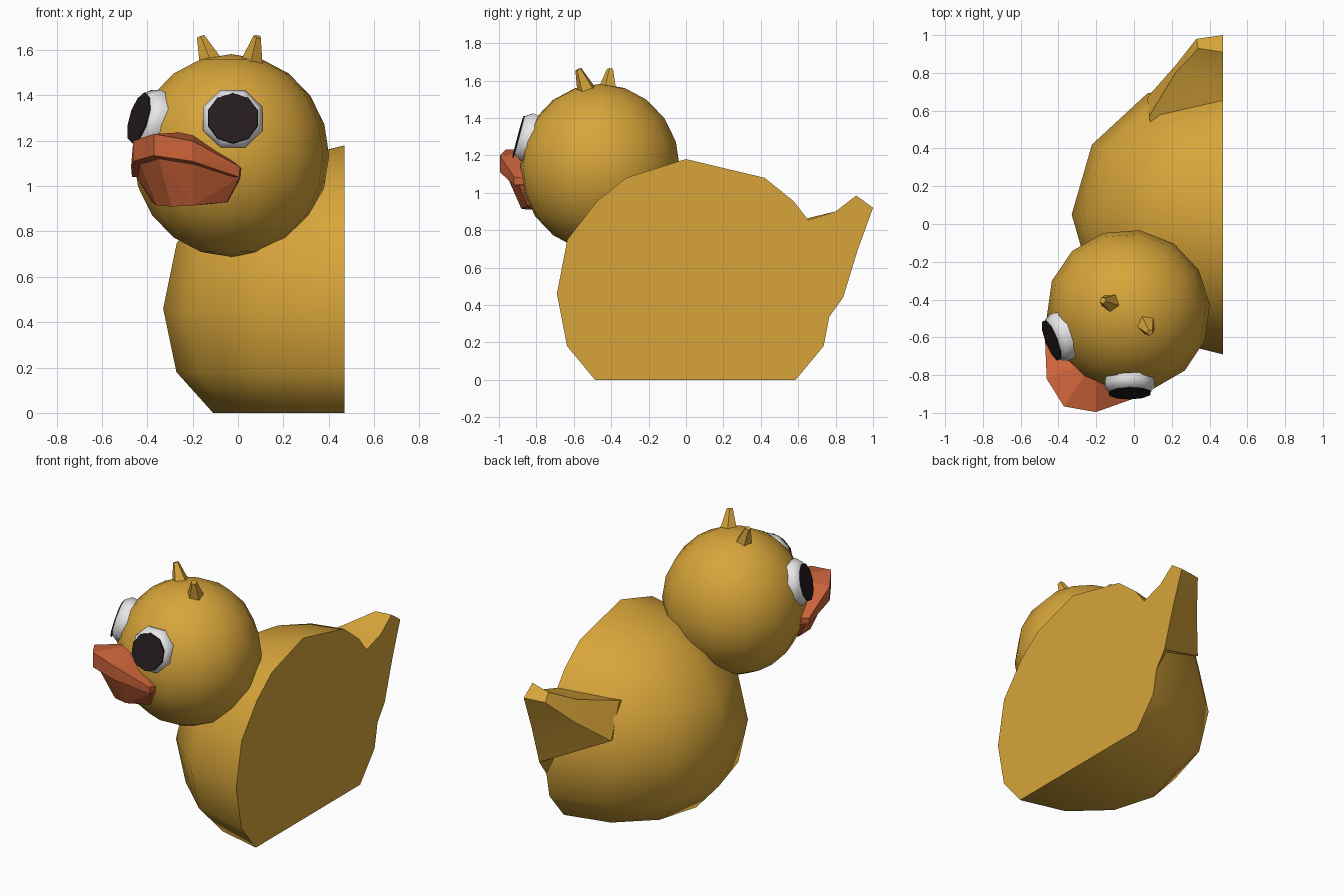
import bpy, bmesh, math
from mathutils import Vector, Matrix

if "Cube" in bpy.data.objects:
    bpy.data.objects.remove(bpy.data.objects["Cube"])


def material(name, rgb):
    m = bpy.data.materials.new(name)
    m.diffuse_color = (*rgb, 1)
    m.use_nodes = True
    m.node_tree.nodes["Principled BSDF"].inputs["Base Color"].default_value = m.diffuse_color
    return m


YELLOW = material("warm yellow", (0.68, 0.375, 0.042))
ORANGE = material("bill orange", (0.60, 0.125, 0.042))
WHITE = material("eye white", (0.80, 0.80, 0.80))
BLACK = material("pupil black", (0.018, 0.011, 0.013))

CUT = 0.47                                  # plane of the flat right side
HEAD = Vector((-0.03, -0.46, 1.135))
TURN = math.radians(34)                     # head looks towards -x
RIGHT = Vector((math.cos(TURN), -math.sin(TURN), 0))
FRONT = Vector((-math.sin(TURN), -math.cos(TURN), 0))


def finish(bm, name, mat, angle=None):
    bmesh.ops.recalc_face_normals(bm, faces=bm.faces)
    me = bpy.data.meshes.new(name)
    bm.to_mesh(me)
    bm.free()
    me.materials.append(mat)
    ob = bpy.data.objects.new(name, me)
    bpy.context.collection.objects.link(ob)
    if angle:
        bpy.ops.object.select_all(action='DESELECT')
        ob.select_set(True)
        bpy.context.view_layer.objects.active = ob
        bpy.ops.object.shade_smooth_by_angle(angle=math.radians(angle))
    return ob


def loft(bm, rings, closed):
    """Skin between rings of points and return the ring vertices."""
    vs = [[bm.verts.new(p) for p in ring] for ring in rings]
    n = len(rings[0])
    for a, b in zip(vs, vs[1:]):
        for i in range(n if closed else n - 1):
            j = (i + 1) % n
            bm.faces.new((a[i], a[j], b[j], b[i]))
    return vs


def on_head(r, f, z):
    """Point from head-right, head-front and world height."""
    return Vector((HEAD.x, HEAD.y, z)) + RIGHT * r + FRONT * f


# Body: half of a low-poly egg, flat underneath and capped on the cut plane
bm = bmesh.new()
profile = [(0.725, 0), (0.927, 0.18), (1, 0.46), (0.925, 0.75), (0.71, 0.955), (0.5, 1.08)]
rings = []
for r, z in profile:
    angles = [math.radians(90 + 30 * i) for i in range(7)]
    rings.append([(CUT + 0.8 * r * math.cos(a), 0.05 + 0.74 * r * math.sin(a), z) for a in angles])
vs = loft(bm, rings, False)
top = bm.verts.new((CUT, 0, 1.18))
for a, b in zip(vs[-1], vs[-1][1:]):
    bm.faces.new((a, b, top))
bm.faces.new(vs[0])
bm.faces.new([v[0] for v in vs] + [top] + [v[-1] for v in reversed(vs)])
finish(bm, "body", YELLOW, 60)

# Tail: upturned half wedge growing out of the body
bm = bmesh.new()
vs = loft(bm, [
    [(CUT, 0.50, 0.80), (0.10, 0.45, 0.80), (0.10, 0.50, 0.65), (CUT, 0.74, 0.30)],
    [(CUT, 0.64, 0.85), (0.08, 0.57, 0.845), (0.07, 0.67, 0.62), (CUT, 0.84, 0.44)],
    [(CUT, 0.80, 0.90), (0.22, 0.80, 0.90), (0.22, 0.84, 0.77), (CUT, 0.92, 0.70)],
    [(CUT, 0.91, 0.985), (0.34, 0.93, 0.965), (0.33, 0.98, 0.92), (CUT, 1.0, 0.92)],
], True)
bm.faces.new(vs[0])
bm.faces.new(vs[-1])
finish(bm, "tail", YELLOW, 40)

# Head
bm = bmesh.new()
bmesh.ops.create_uvsphere(bm, u_segments=14, v_segments=10, radius=1)
bmesh.ops.transform(bm, verts=bm.verts, matrix=Matrix.Translation(HEAD)
                    @ Matrix.Rotation(-TURN, 4, 'Z') @ Matrix.Diagonal((0.435, 0.43, 0.447, 1)))
finish(bm, "head", YELLOW, 60)


# Bill: two mirrored hulls
def bill(name, half):
    bm = bmesh.new()
    for r, f, z in half:
        for s in ((1, -1) if r else (1,)):
            bm.verts.new(on_head(s * r, f, z))
    res = bmesh.ops.convex_hull(bm, input=bm.verts)
    inner = [v for v in bm.verts if not v.link_faces]
    bmesh.ops.delete(bm, geom=inner, context='VERTS')
    finish(bm, name, ORANGE)


bill("upper_bill", [(0, 0.30, 1.24), (0, 0.61, 1.23), (0.157, 0.54, 1.20), (0.29, 0.36, 1.085),
                    (0, 0.61, 1.135), (0.157, 0.54, 1.11), (0.285, 0.36, 1.04), (0.2, 0.2, 1.06)])
bill("lower_bill", [(0, 0.575, 1.125), (0.145, 0.51, 1.105), (0.275, 0.34, 1.04), (0.2, 0.2, 1.04),
                    (0, 0.47, 0.91), (0.10, 0.44, 0.915), (0.2, 0.33, 0.93), (0.15, 0.2, 0.93)])

# Eyes: bevelled white discs with thin dark plates
for side, label in ((-1, "left"), (1, "right")):
    a, e = side * math.radians(35), math.radians(15)
    flat = FRONT * math.cos(a) + RIGHT * math.sin(a)
    normal = flat * math.cos(e) + Vector((0, 0, math.sin(e)))
    across = normal.cross(Vector((0, 0, 1))).normalized()
    up = across.cross(normal)
    centre = HEAD + flat * 0.40 + Vector((0, 0, 0.165))

    def disc(name, mat, steps, n, drop=0, angle=None):
        bm = bmesh.new()
        turns = [math.tau * (i + 0.5) / n for i in range(n)]
        vs = loft(bm, [[centre + normal * d + up * (r * math.sin(t) - drop) + across * r * math.cos(t)
                        for t in turns] for r, d in steps], True)
        bm.faces.new(vs[0])
        bm.faces.new(vs[-1])
        finish(bm, name, mat, angle)

    disc(label + "_eye", WHITE, [(0.13, -0.08), (0.142, -0.01), (0.112, 0.032)], 8, 0, 60)
    disc(label + "_pupil", BLACK, [(0.116, 0.032), (0.114, 0.038)], 10, 0.01)

# Feather tufts on the crown
for base, tip, label in (((-0.115, -0.42, 1.53), (-0.165, -0.405, 1.66), "left"),
                         ((0.06, -0.525, 1.53), (0.085, -0.575, 1.66), "right")):
    base, tip = Vector(base), Vector(tip)
    bm = bmesh.new()
    bmesh.ops.create_cone(bm, cap_ends=True, segments=5, radius1=0.058, radius2=0.018,
                          depth=(tip - base).length)
    rot = (tip - base).to_track_quat('Z', 'Y').to_matrix().to_4x4()
    bmesh.ops.transform(bm, verts=bm.verts, matrix=Matrix.Translation((base + tip) / 2) @ rot)
    finish(bm, label + "_tuft", YELLOW)
